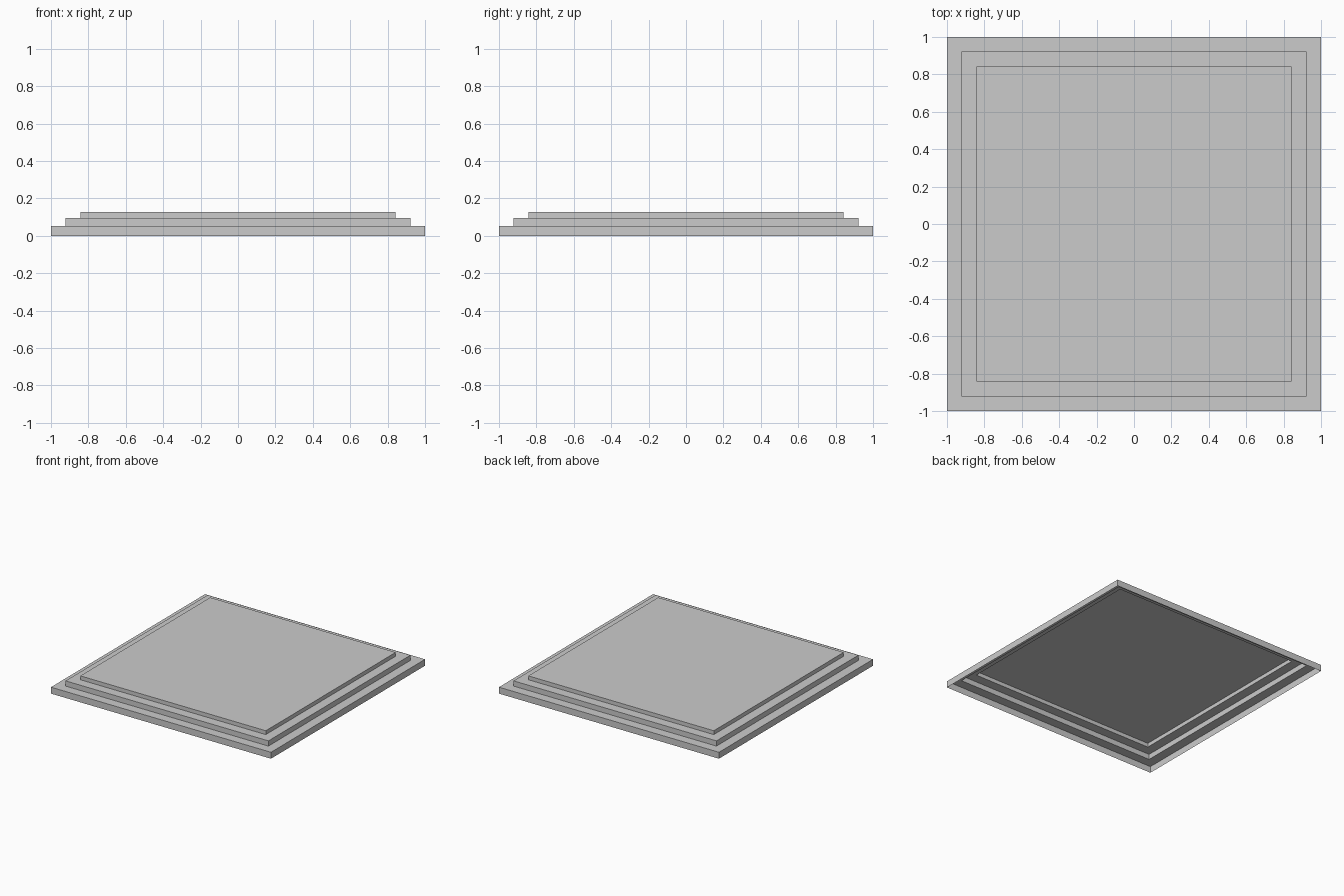
import bpy, bmesh

if "Cube" in bpy.data.objects:
    bpy.data.objects.remove(bpy.data.objects["Cube"])

# Stepped profile as (half width, height), from bottom rim to top panel
profile = [(1.0, 0.0), (1.0, 0.053), (0.922, 0.053), (0.922, 0.096),
           (0.843, 0.096), (0.843, 0.128)]
corners = [(-1, -1), (1, -1), (1, 1), (-1, 1)]

bm = bmesh.new()
rings = [[bm.verts.new((sx * r, sy * r, z)) for sx, sy in corners]
         for r, z in profile]

# Risers and ledges of the hollow, open-bottomed shell
for low, high in zip(rings, rings[1:]):
    for i in range(4):
        j = (i + 1) % 4
        bm.faces.new((low[i], low[j], high[j], high[i]))

# Top panel
bm.faces.new(rings[-1])

mesh = bpy.data.meshes.new("stepped_plinth")
bm.to_mesh(mesh)
bm.free()
plinth = bpy.data.objects.new("stepped_plinth", mesh)
bpy.context.collection.objects.link(plinth)
